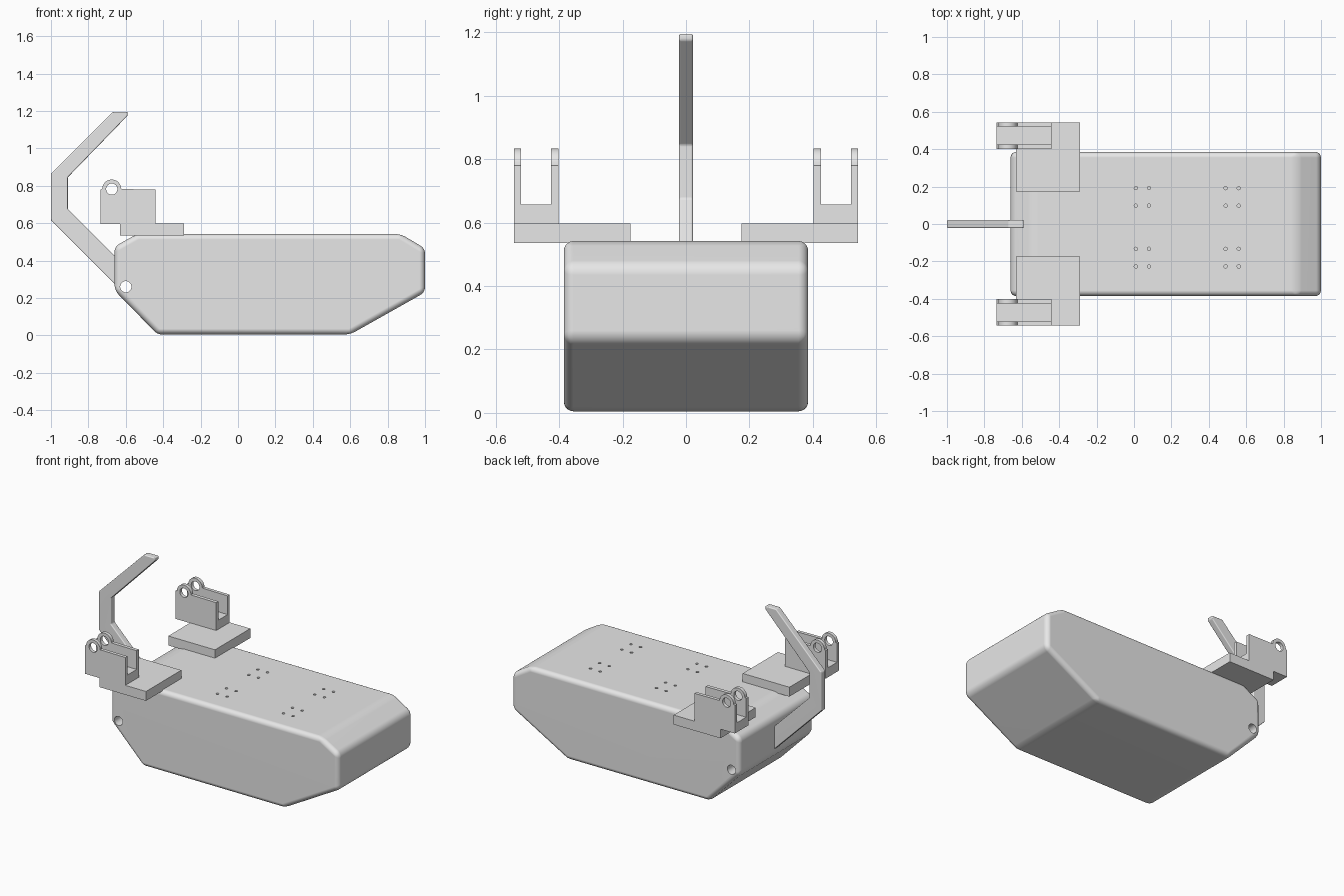
import bpy, bmesh, math
from mathutils import Matrix, Vector

cube = bpy.data.objects.get("Cube")
if cube:
    bpy.data.objects.remove(cube, do_unlink=True)

grey = bpy.data.materials.new("light grey")
grey.use_nodes = True
grey.diffuse_color = (0.8, 0.8, 0.8, 1)
grey.node_tree.nodes["Principled BSDF"].inputs["Base Color"].default_value = (0.8, 0.8, 0.8, 1)


def add_object(name, bm):
    bmesh.ops.recalc_face_normals(bm, faces=bm.faces)
    mesh = bpy.data.meshes.new(name)
    bm.to_mesh(mesh)
    bm.free()
    mesh.materials.append(grey)
    obj = bpy.data.objects.new(name, mesh)
    bpy.context.collection.objects.link(obj)
    return obj


def extrude_profile(name, points, y0, y1):
    """Side outline in x and z, extruded from y0 to y1."""
    bm = bmesh.new()
    face = bm.faces.new([bm.verts.new((x, y0, z)) for x, z in points])
    geom = bmesh.ops.extrude_face_region(bm, geom=[face])["geom"]
    verts = [v for v in geom if isinstance(v, bmesh.types.BMVert)]
    bmesh.ops.translate(bm, verts=verts, vec=(0, y1 - y0, 0))
    return add_object(name, bm)


def box(name, x0, x1, y0, y1, z0, z1):
    return extrude_profile(name, [(x0, z0), (x1, z0), (x1, z1), (x0, z1)], y0, y1)


def activate(obj):
    bpy.ops.object.select_all(action="DESELECT")
    obj.select_set(True)
    bpy.context.view_layer.objects.active = obj


def bevel(obj, width, segments):
    activate(obj)
    mod = obj.modifiers.new("Rounded edges", "BEVEL")
    mod.width, mod.segments = width, segments
    mod.limit_method = "ANGLE"
    mod.angle_limit = math.radians(20)
    bpy.ops.object.modifier_apply(modifier=mod.name)


def drill(obj, centres, radius, depth, along_y, sides=32):
    """Cut round holes along y or z."""
    bm = bmesh.new()
    turn = Matrix.Rotation(math.pi / 2, 4, "X") if along_y else Matrix()
    for c in centres:
        bmesh.ops.create_cone(bm, cap_ends=True, segments=sides, radius1=radius,
                              radius2=radius, depth=depth,
                              matrix=Matrix.Translation(Vector(c)) @ turn)
    cutter = add_object("hole_cutter", bm)
    cutter.hide_render = True
    activate(obj)
    mod = obj.modifiers.new("Holes", "BOOLEAN")
    mod.operation, mod.solver, mod.object = "DIFFERENCE", "EXACT", cutter
    bpy.ops.object.modifier_apply(modifier=mod.name)
    bpy.data.objects.remove(cutter, do_unlink=True)


def smooth(obj):
    activate(obj)
    bpy.ops.object.shade_smooth_by_angle(angle=math.radians(30))
    mod = obj.modifiers.new("Clean flat faces", "WEIGHTED_NORMAL")
    mod.keep_sharp = True


# Body: chamfered hull with rounded edges, an axle hole and screw holes
body = extrude_profile("body", [(-0.66, 0.24), (-0.43, 0.005), (0.6, 0.005), (1.0, 0.23),
                                (1.0, 0.465), (0.87, 0.542), (-0.54, 0.542), (-0.66, 0.475)],
                       -0.385, 0.385)
bevel(body, 0.03, 5)
drill(body, [(-0.6, 0, 0.26)], 0.03, 1, True)
screws = [(px + dx, py + dy, 0.54) for px in (0.045, 0.525) for py in (-0.18, 0.145)
          for dx in (-0.035, 0.035) for dy in (-0.047, 0.047)]
drill(body, screws, 0.009, 0.08, False, 16)
smooth(body)

# Hooked tail arm
arm = extrude_profile("tail_arm", [(-0.645, 0.26), (-1.0, 0.615), (-1.0, 0.865), (-0.67, 1.195),
                                   (-0.59, 1.195), (-0.59, 1.175), (-0.91, 0.845),
                                   (-0.91, 0.675), (-0.645, 0.41)], -0.022, 0.022)
bevel(arm, 0.006, 3)
smooth(arm)

# Mounting plates with forked brackets, one on each side
ear = (-0.675, 0.782)
arc = [(ear[0] + 0.051 * math.cos(a), ear[1] + 0.051 * math.sin(a))
       for a in (math.pi * i / 20 for i in range(21))]
wall = [(-0.735, 0.595), (-0.44, 0.595), (-0.44, 0.78)] + arc + [(-0.735, 0.78)]

for side, s in (("left", 1), ("right", -1)):
    def span(a, b):
        return sorted((s * a, s * b))

    box(side + "_mounting_plate", -0.63, -0.29, *span(0.175, 0.542), 0.535, 0.597)
    box(side + "_bracket_floor", -0.735, -0.44, *span(0.425, 0.52), 0.595, 0.657)
    for part, a, b in (("inner", 0.402, 0.425), ("outer", 0.52, 0.542)):
        y0, y1 = span(a, b)
        cheek = extrude_profile(side + "_bracket_" + part + "_cheek", wall, y0, y1)
        drill(cheek, [(ear[0], (y0 + y1) / 2, ear[1])], 0.03, 0.1, True)
        smooth(cheek)
